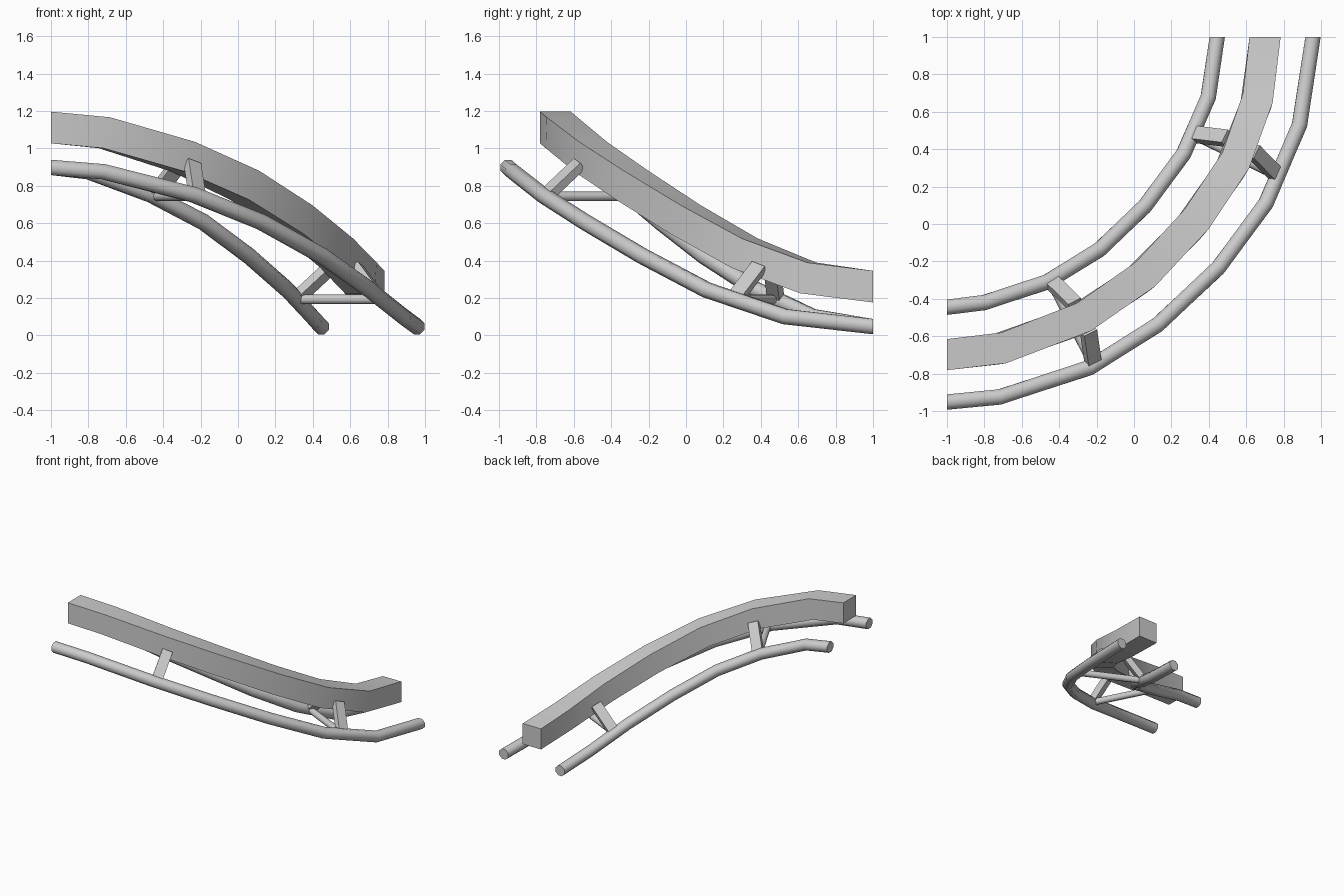
import bpy, bmesh, math
from mathutils import Vector

if "Cube" in bpy.data.objects:
    bpy.data.objects.remove(bpy.data.objects["Cube"])

# Track stations: outer rail centre, inner rail centre, shared height
OUTER = [(-1, -.952), (-.72, -.925), (-.238, -.768), (.125, -.54),
         (.45, -.235), (.705, .11), (.885, .53), (.957, 1)]
INNER = [(-1, -.445), (-.80, -.42), (-.465, -.31), (-.185, -.137),
         (.058, .095), (.265, .375), (.397, .678), (.445, 1)]
HEIGHT = [.898, .875, .752, .606, .425, .243, .10, .047]
LAST = len(HEIGHT) - 1

outer = [Vector((x, y, z)) for (x, y), z in zip(OUTER, HEIGHT)]
inner = [Vector((x, y, z)) for (x, y), z in zip(INNER, HEIGHT)]
mid = [(o + i) / 2 for o, i in zip(outer, inner)]


def station_frame(i):
    """Centre, across (to outer rail), along and up directions at a station."""
    across = (outer[i] - inner[i]).normalized()
    along = mid[min(i + 1, LAST)] - mid[max(i - 1, 0)]
    if i in (0, LAST):          # end cuts are vertical
        along.z = 0
    up = across.cross(along).normalized()
    if up.z < 0:
        up.negate()
    return mid[i], across, up.cross(across).normalized(), up


def frame(s):
    """Frame at a fractional station."""
    i = int(s)
    f = s - i
    c, a, t, u = [p.lerp(q, f) for p, q in zip(station_frame(i), station_frame(i + 1))]
    return c, a.normalized(), t.normalized(), u.normalized()


def skin(name, rings, angle):
    """Closed tube through a list of point rings, capped at both ends."""
    bm = bmesh.new()
    vs = [[bm.verts.new(p) for p in ring] for ring in rings]
    n = len(vs[0])
    for r0, r1 in zip(vs, vs[1:]):
        for k in range(n):
            bm.faces.new((r0[k], r0[(k + 1) % n], r1[(k + 1) % n], r1[k]))
    bm.faces.new(vs[0])
    bm.faces.new(vs[-1])
    bmesh.ops.recalc_face_normals(bm, faces=bm.faces)
    me = bpy.data.meshes.new(name)
    bm.to_mesh(me)
    bm.free()
    ob = bpy.data.objects.new(name, me)
    bpy.context.collection.objects.link(ob)
    bpy.ops.object.select_all(action='DESELECT')
    ob.select_set(True)
    bpy.context.view_layer.objects.active = ob
    bpy.ops.object.shade_smooth_by_angle(angle=math.radians(angle))
    return ob


def circle(c, u, v, r, n=8):
    """Octagon ring with flats at the bottom and top."""
    r /= math.cos(math.pi / n)
    return [c + r * (u * math.cos(w) + v * math.sin(w))
            for w in [(k + .5) * math.tau / n for k in range(n)]]


# Two round running rails
for name, pts in (("outer_rail", outer), ("inner_rail", inner)):
    rings = []
    for i, p in enumerate(pts):
        _, a, _, u = station_frame(i)
        rings.append(circle(p, a, u, .041))
    skin(name, rings, 50)

# Box spine above the rails
rings = []
for i in range(LAST + 1):
    c, a, _, u = station_frame(i)
    rings.append([c + a * x + u * z for x, z in
                  ((-.083, .129), (.083, .129), (.083, .298), (-.083, .298))])
skin("box_spine", rings, 35)

# Two support frames: a flat strut from each rail to the spine, and a crossbar
for n, s in enumerate((2.06, 5.35), 1):
    c, a, t, u = frame(s)
    for side, label in ((1, "outer"), (-1, "inner")):
        foot = c + a * side * .245 + u * .01
        head = c + a * side * .078 + u * .185
        d = (head - foot).normalized()
        w, h = t * .04, d.cross(t).normalized() * .024
        skin(f"{label}_strut_{n}",
             [[p - w - h, p + w - h, p + w + h, p - w + h] for p in (foot, head)], 30)
    skin(f"crossbar_{n}", [circle(c + a * x, t, u, .024) for x in (-.25, .25)], 50)
